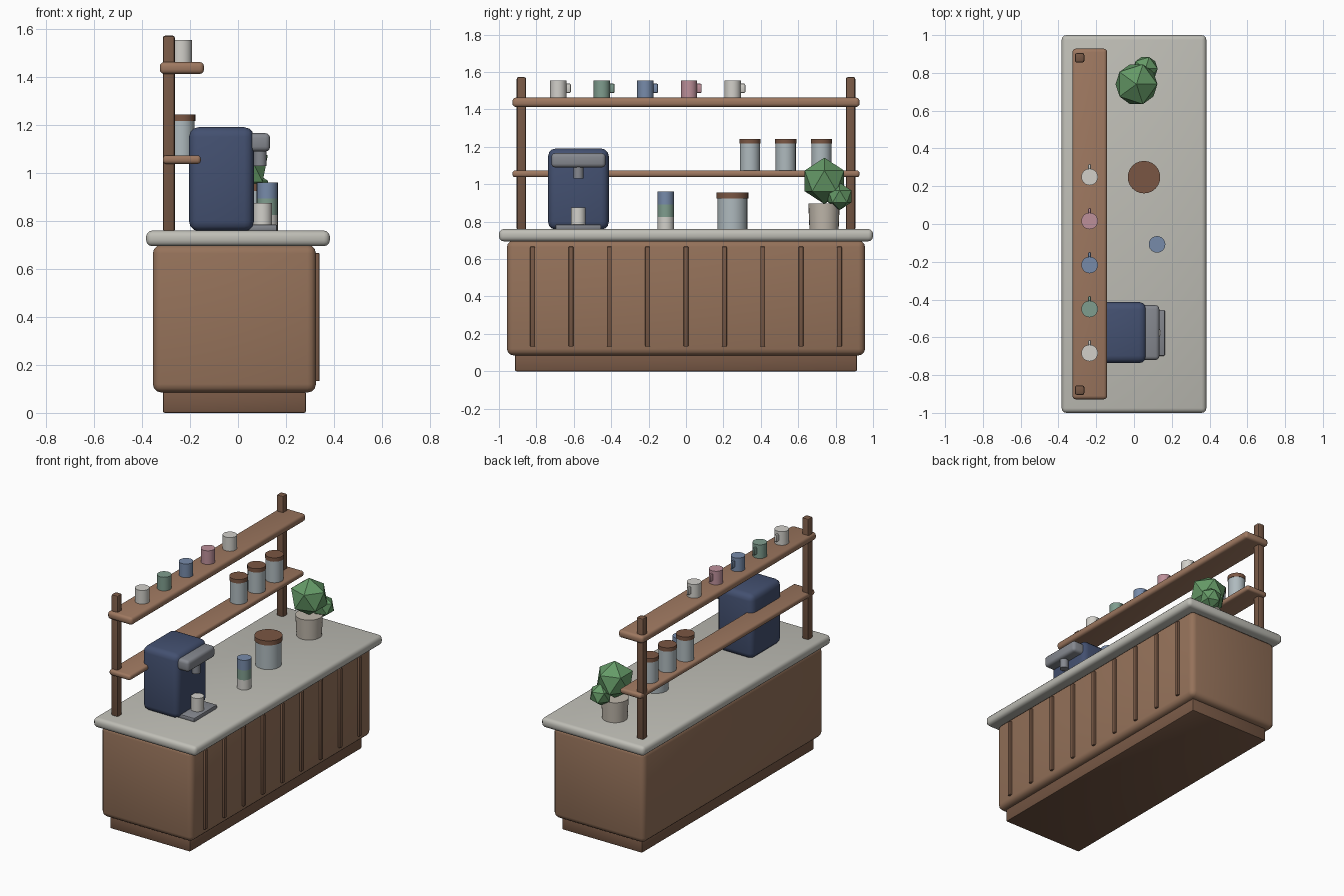
import bpy, bmesh
from math import radians
from mathutils import Matrix

if "Cube" in bpy.data.objects:
    bpy.data.objects.remove(bpy.data.objects["Cube"])

MATS = {}


def paint(obj, hexcol):
    # one material per colour, hex is sRGB
    if hexcol not in MATS:
        m = bpy.data.materials.new("colour_" + hexcol)
        rgb = [int(hexcol[i:i + 2], 16) / 255 for i in (0, 2, 4)]
        m.diffuse_color = [c / 12.92 if c < 0.04 else ((c + 0.055) / 1.055) ** 2.4 for c in rgb] + [1]
        m.use_nodes = True
        m.node_tree.nodes["Principled BSDF"].inputs["Base Color"].default_value = m.diffuse_color
        MATS[hexcol] = m
    obj.data.materials.append(MATS[hexcol])


def finish(name, bm, colour, smooth=True):
    me = bpy.data.meshes.new(name)
    bm.to_mesh(me)
    bm.free()
    o = bpy.data.objects.new(name, me)
    bpy.context.collection.objects.link(o)
    paint(o, colour)
    if smooth:
        bpy.ops.object.select_all(action='DESELECT')
        o.select_set(True)
        bpy.context.view_layer.objects.active = o
        bpy.ops.object.shade_smooth_by_angle(angle=radians(40))
    return o


def box(name, x, y, z, colour, bevel=0.0, segs=3):
    # x, y, z are (min, max) ranges
    bm = bmesh.new()
    size = [r[1] - r[0] for r in (x, y, z)]
    mid = [(r[1] + r[0]) / 2 for r in (x, y, z)]
    bmesh.ops.create_cube(bm, size=1, matrix=Matrix.Translation(mid) @ Matrix.Diagonal((*size, 1)))
    if bevel:
        bmesh.ops.bevel(bm, geom=bm.edges[:], offset=bevel, segments=segs, profile=0.5, affect='EDGES')
    return finish(name, bm, colour)


def cyl(name, x, y, z0, z1, r, colour, r_top=None):
    bm = bmesh.new()
    bmesh.ops.create_cone(bm, cap_ends=True, segments=24, radius1=r, radius2=r_top or r,
                          depth=z1 - z0, matrix=Matrix.Translation((x, y, (z0 + z1) / 2)))
    return finish(name, bm, colour)


def leaf_ball(name, loc, r):
    bm = bmesh.new()
    bmesh.ops.create_icosphere(bm, subdivisions=1, radius=r, matrix=Matrix.Translation(loc))
    return finish(name, bm, "659A67", smooth=False)


WOOD, DARK, SHELF, LID = "95725A", "775845", "9E7860", "7A5643"
STONE, GLASS, NAVY, STEEL = "BFBEB6", "AFBABE", "435070", "85888F"
WHITE, GREEN, BLUE, PINK = "D2D0CA", "7F9D8E", "778BAA", "BD909A"

# Counter
box("plinth", (-0.313, 0.283), (-0.915, 0.915), (0, 0.09), DARK, 0.008, 2)
box("counter_body", (-0.355, 0.325), (-0.957, 0.957), (0.085, 0.70), WOOD, 0.035)
box("countertop", (-0.383, 0.383), (-1, 1), (0.695, 0.76), STONE, 0.025)
for i in range(9):
    y = (i - 4) * 0.205
    box(f"front_slat_{i + 1}", (0.315, 0.34), (y - 0.013, y + 0.013), (0.132, 0.667), DARK, 0.005, 2)

# Shelf rack
for side, y in (("left", -0.88), ("right", 0.88)):
    box(f"{side}_post", (-0.313, -0.263), (y - 0.025, y + 0.025), (0.755, 1.573), DARK, 0.01, 2)
box("upper_shelf", (-0.326, -0.142), (-0.928, 0.928), (1.413, 1.463), SHELF, 0.018)
box("lower_shelf", (-0.313, -0.155), (-0.928, 0.928), (1.038, 1.074), SHELF, 0.014)

# Cups with handles on the upper shelf
for i, col in enumerate((WHITE, GREEN, BLUE, PINK, WHITE)):
    y = -0.683 + i * 0.233
    cyl(f"shelf_cup_{i + 1}", -0.235, y, 1.46, 1.555, 0.044, col)
    box(f"shelf_cup_handle_{i + 1}", (-0.243, -0.227), (y + 0.035, y + 0.068), (1.488, 1.538), col, 0.007, 2)

# Storage jars
for i in range(3):
    y = 0.342 + i * 0.191
    cyl(f"shelf_jar_{i + 1}", -0.235, y, 1.072, 1.217, 0.054, GLASS)
    cyl(f"shelf_jar_lid_{i + 1}", -0.235, y, 1.217, 1.243, 0.057, LID)
cyl("counter_jar", 0.053, 0.248, 0.757, 0.925, 0.08, GLASS)
cyl("counter_jar_lid", 0.053, 0.248, 0.925, 0.956, 0.086, LID)

# Stack of cups on the counter
for i, col in enumerate((WHITE, GREEN, BLUE)):
    z = 0.758 + i * 0.067
    cyl(f"stacked_cup_{i + 1}", 0.122, -0.108, z, z + 0.068, 0.044, col)

# Coffee machine
box("machine_body", (-0.204, 0.066), (-0.737, -0.413), (0.758, 1.191), NAVY, 0.04)
box("machine_head", (0.02, 0.134), (-0.72, -0.43), (1.09, 1.166), STEEL, 0.02)
box("drip_tray", (0.03, 0.163), (-0.698, -0.454), (0.758, 0.785), STEEL, 0.006, 2)
cyl("brew_spout", 0.092, -0.575, 1.03, 1.1, 0.027, STEEL)
cyl("machine_cup", 0.102, -0.576, 0.783, 0.875, 0.04, WHITE)

# Potted plant
cyl("plant_pot", 0.013, 0.738, 0.757, 0.897, 0.078, "BFB7AB", 0.084)
leaf_ball("large_foliage", (0.013, 0.74, 1.018), 0.124)
leaf_ball("small_foliage", (0.06, 0.822, 0.935), 0.073)
